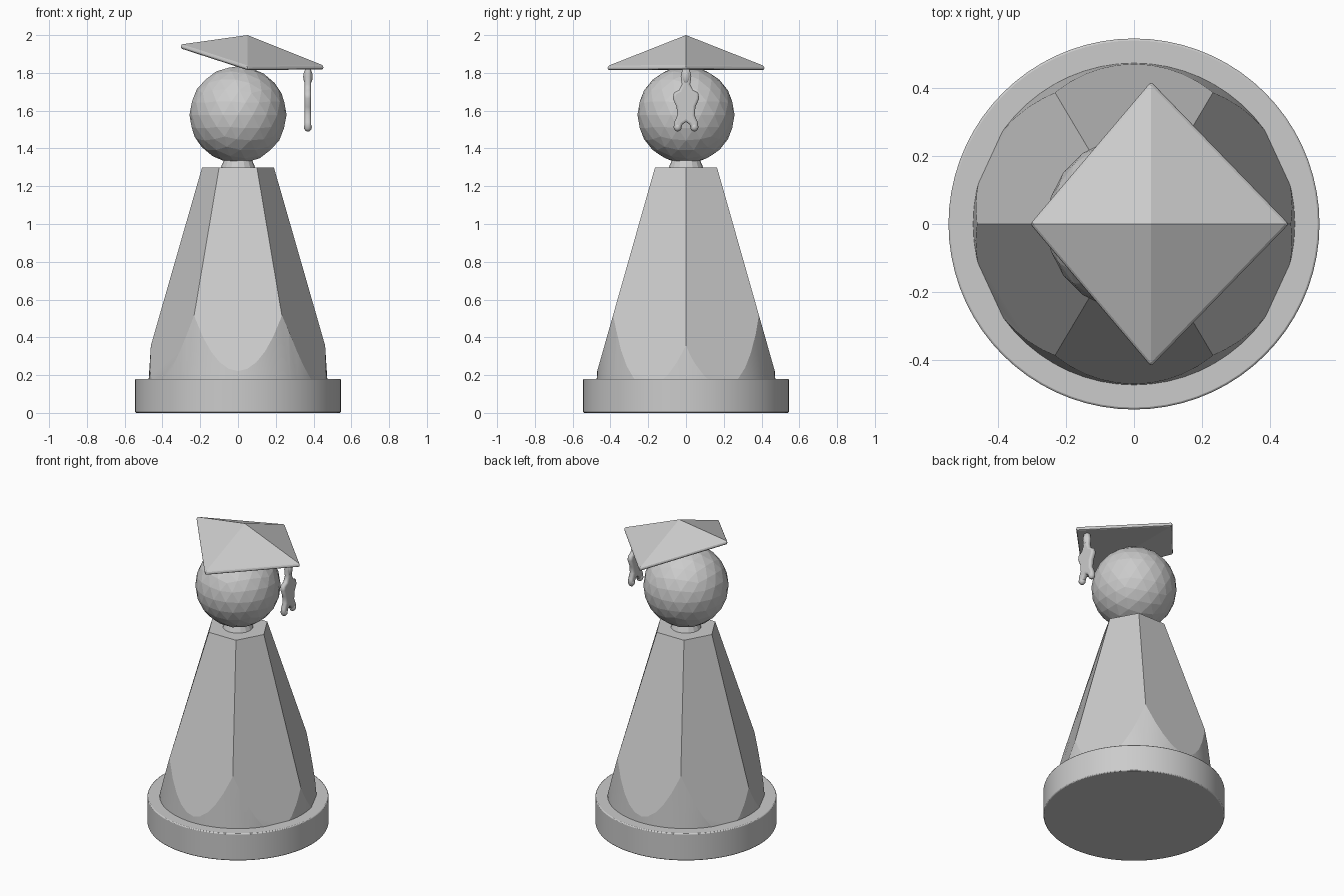
import bpy, bmesh, math
from mathutils import Vector

if "Cube" in bpy.data.objects:
    bpy.data.objects.remove(bpy.data.objects["Cube"])


def make_object(name, rings, apex=None):
    """Loft equal-length rings of points into a closed solid, optionally ending in an apex."""
    bm = bmesh.new()
    loops = [[bm.verts.new(p) for p in ring] for ring in rings]
    n = len(loops[0])
    for lo, hi in zip(loops, loops[1:]):
        for i in range(n):
            j = (i + 1) % n
            bm.faces.new((lo[i], lo[j], hi[j], hi[i]))
    if apex:
        tip = bm.verts.new(apex)
        for i in range(n):
            bm.faces.new((loops[-1][i], loops[-1][(i + 1) % n], tip))
    else:
        bm.faces.new(loops[-1])
    # bottom: fold across the first-side diagonal for four corners, else one flat face
    b = loops[0]
    if n == 4:
        bm.faces.new((b[0], b[1], b[3]))
        bm.faces.new((b[1], b[2], b[3]))
    else:
        bm.faces.new(b)
    bmesh.ops.recalc_face_normals(bm, faces=bm.faces)
    mesh = bpy.data.meshes.new(name)
    bm.to_mesh(mesh)
    bm.free()
    obj = bpy.data.objects.new(name, mesh)
    bpy.context.collection.objects.link(obj)
    return obj


def activate(obj):
    bpy.ops.object.select_all(action='DESELECT')
    obj.select_set(True)
    bpy.context.view_layer.objects.active = obj


def smooth(obj, degrees):
    activate(obj)
    bpy.ops.object.shade_smooth_by_angle(angle=math.radians(degrees))


def cone(name, r1, r2, z1, z2, sides):
    bpy.ops.mesh.primitive_cone_add(vertices=sides, radius1=r1, radius2=r2,
                                    depth=z2 - z1, location=(0, 0, (z1 + z2) / 2))
    obj = bpy.context.object
    obj.name = name
    return obj


# Round base disc with a tiny softened edge
base = cone("base", 0.545, 0.545, 0, 0.18, 72)
bevel = base.modifiers.new("soft_edge", 'BEVEL')
bevel.width = 0.006
bevel.segments = 2
bevel.limit_method = 'ANGLE'
bevel.angle_limit = math.radians(40)
smooth(base, 30)


# Six-sided gown, its lower corners rounded off by a wide cone
def hexagon(z):
    t = (1.3 - z) / 0.8
    x, y, r = 0.1 + 0.135 * t, 0.164 + 0.227 * t, 0.19 + 0.23 * t
    return [(r, 0, z), (x, y, z), (-x, y, z), (-r, 0, z), (-x, -y, z), (x, -y, z)]


body = make_object("gown_body", [hexagon(0.12), hexagon(1.3)])
cutter = cone("gown_rounding", 0.478, 0.393, 0.1, 1.4, 60)
cutter.hide_render = True
cut = body.modifiers.new("round_hem", 'BOOLEAN')
cut.operation = 'INTERSECT'
cut.solver = 'EXACT'
cut.object = cutter
activate(body)
bpy.ops.object.modifier_apply(modifier=cut.name)
bpy.data.objects.remove(cutter)
smooth(body, 12)

# Short neck
neck = cone("neck", 0.095, 0.07, 1.29, 1.35, 16)

# Faceted head
bpy.ops.mesh.primitive_ico_sphere_add(subdivisions=3, radius=0.257, location=(0, 0, 1.578))
bpy.context.object.name = "head"

# Cap: low tilted pyramid with a thin rim
under = [(0.455, 0, 1.818), (0.05, 0.418, 1.815), (-0.305, 0, 1.93), (0.05, -0.418, 1.815)]
rim = [(x, y, z + 0.02) for x, y, z in under]
cap = make_object("cap", [under, rim], apex=(0.05, 0, 2.0))
bevel = cap.modifiers.new("soft_rim", 'BEVEL')
bevel.width = 0.008
bevel.segments = 2
bevel.limit_method = 'ANGLE'
bevel.angle_limit = math.radians(45)

# Tassel: mirrored outline (y, z) ending in two strands, rounded through its thickness
half = [(0.018, 1.825), (0.028, 1.78), (0.022, 1.74), (0.036, 1.71), (0.064, 1.695),
        (0.07, 1.665), (0.05, 1.62), (0.046, 1.575), (0.062, 1.54), (0.066, 1.51),
        (0.05, 1.49), (0.03, 1.497), (0.018, 1.528)]
outline = half + [(0, 1.54)] + [(-y, z) for y, z in reversed(half)]
curve = bpy.data.curves.new("tassel", 'CURVE')
curve.dimensions = '2D'
curve.fill_mode = 'BOTH'
curve.extrude = 0.004
curve.bevel_depth = 0.013
curve.bevel_resolution = 2
curve.offset = -0.013
spline = curve.splines.new('POLY')
spline.points.add(len(outline) - 1)
for point, (y, z) in zip(spline.points, outline):
    point.co = (y, z, 0, 1)
spline.use_cyclic_u = True
tassel = bpy.data.objects.new("tassel", curve)
bpy.context.collection.objects.link(tassel)
tassel.rotation_euler = (math.pi / 2, 0, math.pi / 2)
tassel.location = (0.37, 0, 0)
activate(tassel)
bpy.ops.object.convert(target='MESH')
smooth(bpy.context.object, 50)

# Knot and strand tips thicken the tassel
for name, y, z, r, tall in [("tassel_knot", 0, 1.78, 0.025, 1.8),
                            ("left_tassel_tip", -0.044, 1.513, 0.021, 1.1),
                            ("right_tassel_tip", 0.044, 1.513, 0.021, 1.1)]:
    bpy.ops.mesh.primitive_uv_sphere_add(segments=12, ring_count=8, radius=r,
                                         location=(0.37, y, z))
    tip = bpy.context.object
    tip.name = name
    tip.scale.z = tall
    smooth(tip, 60)
